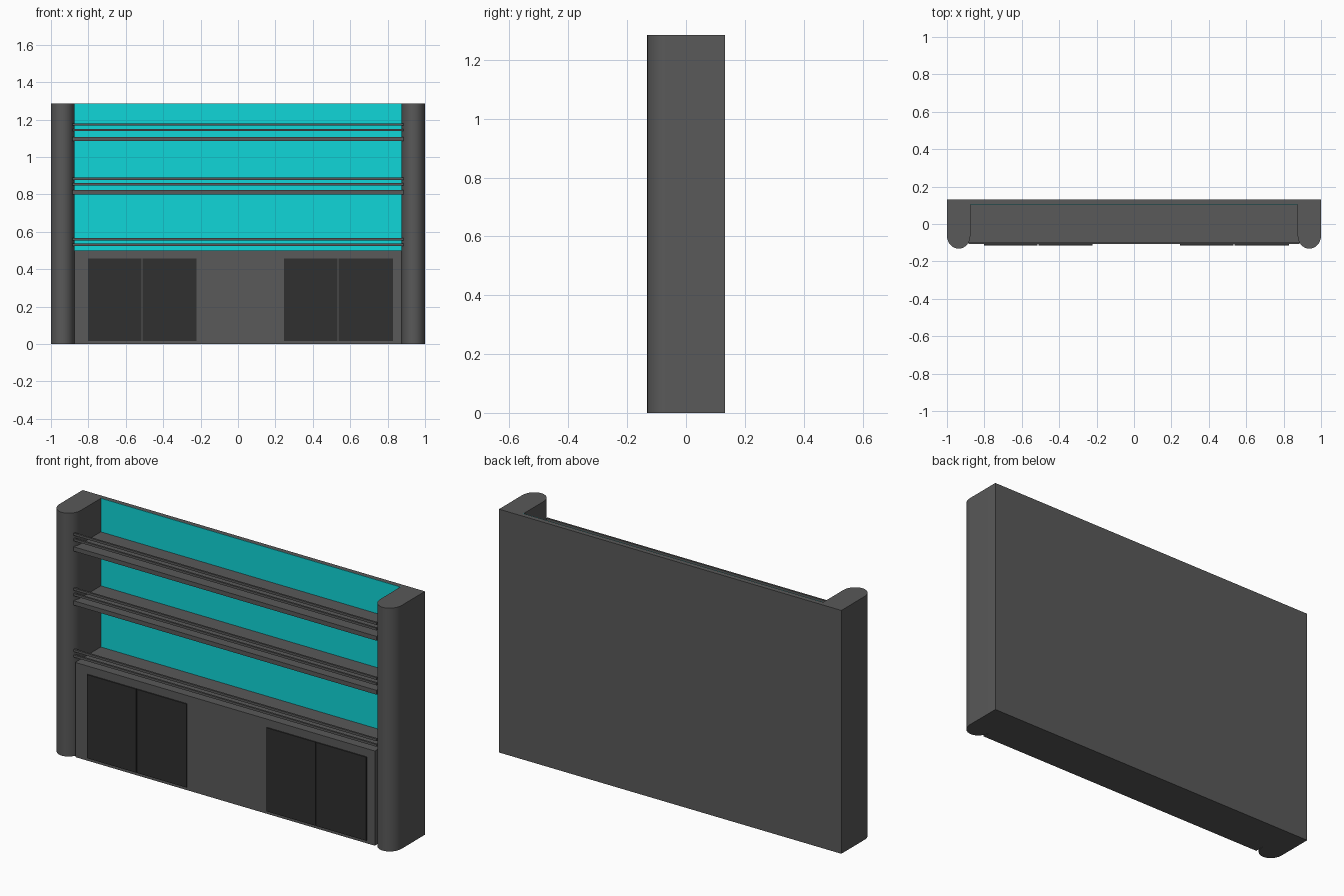
import bpy, bmesh, math

if "Cube" in bpy.data.objects:
    bpy.data.objects.remove(bpy.data.objects["Cube"])


def material(name, rgb):
    m = bpy.data.materials.new(name)
    m.diffuse_color = (*rgb, 1)
    m.use_nodes = True
    m.node_tree.nodes["Principled BSDF"].inputs["Base Color"].default_value = m.diffuse_color
    return m


GREY = material("dark grey", (0.1, 0.1, 0.1))
BLACK = material("charcoal", (0.029, 0.029, 0.029))
CYAN = material("cyan", (0.005, 0.67, 0.69))

H = 1.285        # total height
FRONT = -0.108   # cabinet front plane
BACK = 0.105     # inner face of back panel


def prism(name, outline, z0, z1, mat):
    """Extrude a counter-clockwise xy outline from z0 to z1."""
    bm = bmesh.new()
    face = bm.faces.new([bm.verts.new((x, y, z0)) for x, y in outline])
    top = bmesh.ops.extrude_face_region(bm, geom=[face])["geom"]
    for v in top:
        if isinstance(v, bmesh.types.BMVert):
            v.co.z = z1
    bmesh.ops.recalc_face_normals(bm, faces=bm.faces)
    me = bpy.data.meshes.new(name)
    bm.to_mesh(me)
    bm.free()
    me.materials.append(mat)
    ob = bpy.data.objects.new(name, me)
    bpy.context.collection.objects.link(ob)
    return ob


def box(name, x0, x1, y0, y1, z0, z1, mat):
    return prism(name, [(x0, y0), (x1, y0), (x1, y1), (x0, y1)], z0, z1, mat)


# side pillars with rounded fronts
for side, cx in (("left", -0.9375), ("right", 0.9375)):
    r = 0.0625
    outline = [(cx + r, 0.132), (cx - r, 0.132)]
    for i in range(17):
        a = math.pi + math.pi * i / 16
        outline.append((cx + r * math.cos(a), -0.062 + 0.07 * math.sin(a)))
    pillar = prism(side + "_pillar", outline, 0, H, GREY)
    bpy.ops.object.select_all(action='DESELECT')
    pillar.select_set(True)
    bpy.context.view_layer.objects.active = pillar
    bpy.ops.object.shade_smooth_by_angle(angle=math.radians(30))

# back panel, with its cyan face above the cabinet
box("back_panel", -0.875, 0.875, BACK + 0.002, 0.132, 0, H, GREY)
box("cyan_backing", -0.875, 0.875, BACK, BACK + 0.002, 0.5, H, CYAN)

# lower cabinet
box("cabinet", -0.875, 0.875, FRONT, BACK + 0.002, 0, 0.5, GREY)

# shelf boards
for i, z in enumerate((0.80, 1.085)):
    box(f"shelf_{i + 1}", -0.885, 0.885, FRONT, BACK, z, z + 0.023, GREY)

# thin guard rails above each level
for i, z in enumerate((0.531, 0.56, 0.855, 0.884, 1.145, 1.174)):
    box(f"rail_{i + 1}", -0.885, 0.885, FRONT, FRONT + 0.01, z - 0.006, z + 0.006, GREY)

# cabinet doors
for i, (x0, x1) in enumerate(((-0.803, -0.515), (-0.511, -0.221),
                              (0.245, 0.533), (0.537, 0.829))):
    box(f"door_{i + 1}", x0, x1, FRONT - 0.006, FRONT, 0.016, 0.457, BLACK)
